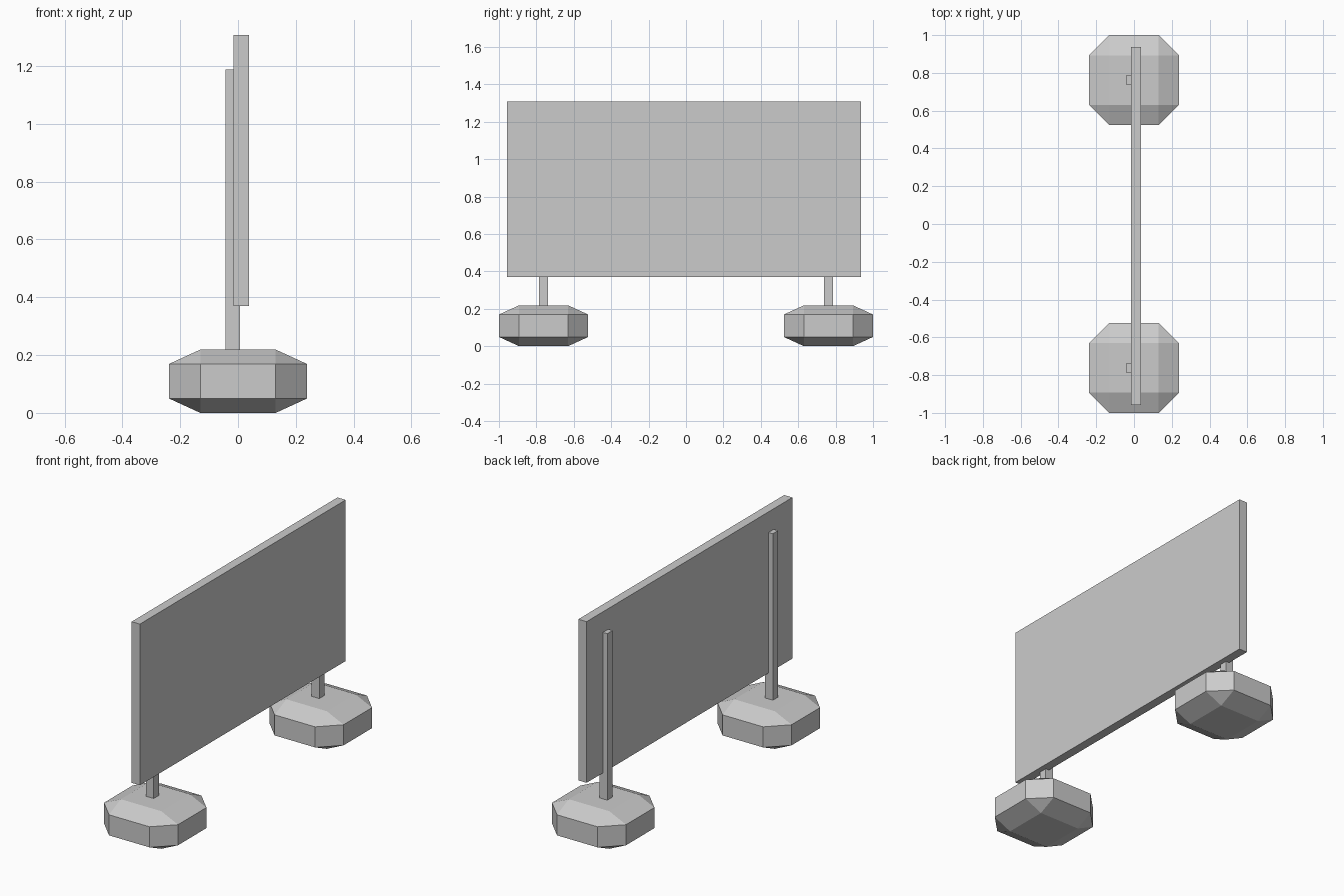
import bpy

if "Cube" in bpy.data.objects:
    bpy.data.objects.remove(bpy.data.objects["Cube"])


def box(name, lo, hi, chamfer=0):
    """Box between two corners; chamfer is relative to a unit cube of half size 1."""
    bpy.ops.mesh.primitive_cube_add(size=2, location=[(a + b) / 2 for a, b in zip(lo, hi)])
    ob = bpy.context.object
    ob.name = name
    ob.scale = [(b - a) / 2 for a, b in zip(lo, hi)]
    if chamfer:
        bevel = ob.modifiers.new("chamfer", 'BEVEL')
        bevel.width = chamfer
        bevel.segments = 1
        bevel.limit_method = 'NONE'
    return ob


# Sign panel
box("panel", (-0.015, -0.957, 0.37), (0.038, 0.936, 1.308))

# Chamfered weighted feet with posts behind the panel
R, Y = 0.2385, 0.7615
for side, s in (("left", -1), ("right", 1)):
    y = s * Y
    box(side + "_foot", (-R, y - R, 0), (R, y + R, 0.219), chamfer=0.453)
    box(side + "_post", (-0.043, y - 0.024, 0.2), (0.007, y + 0.024, 1.188))
